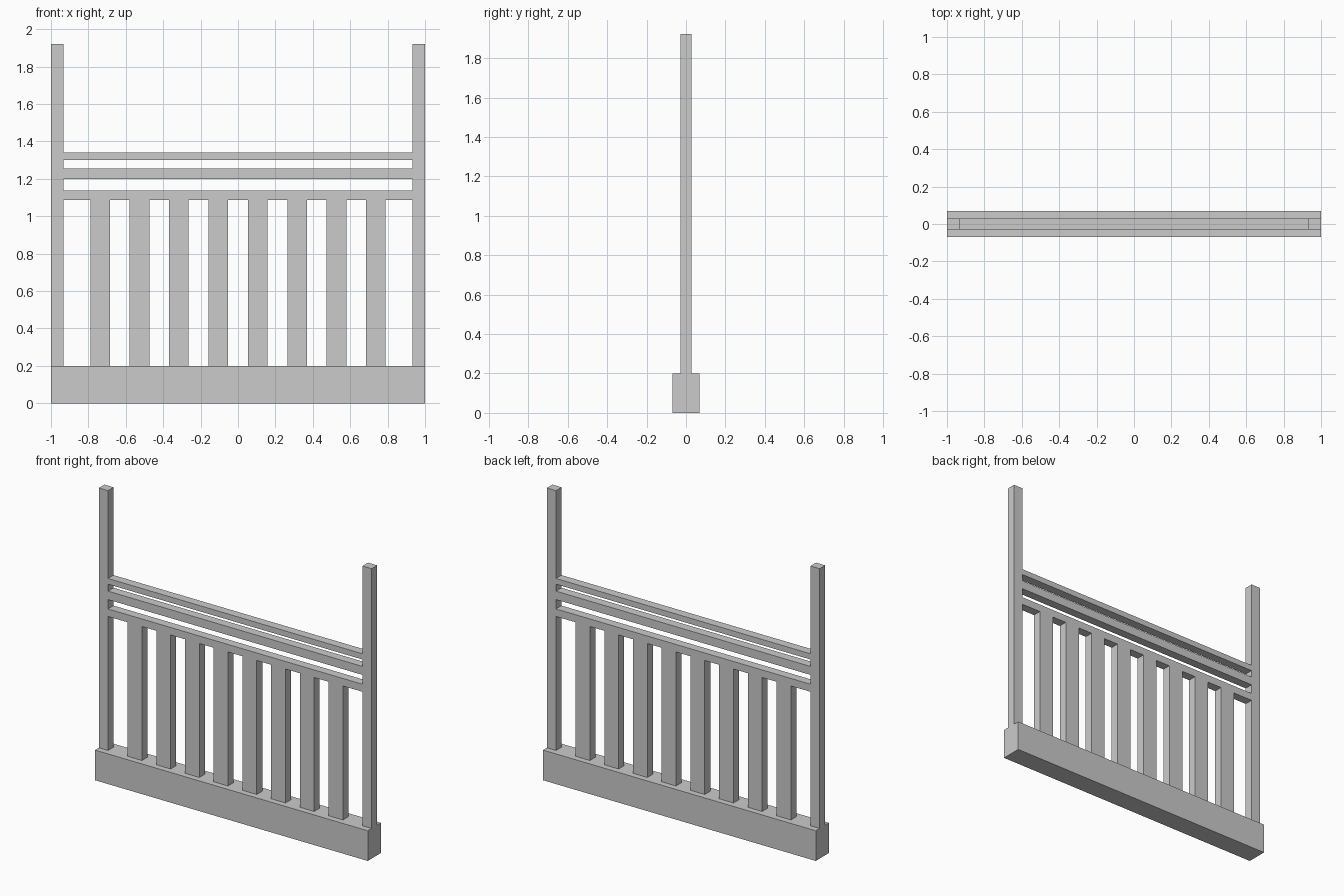
import bpy

if "Cube" in bpy.data.objects:
    bpy.data.objects.remove(bpy.data.objects["Cube"])

DEPTH = 0.058   # shared thickness of posts, rails and balusters


def box(name, x0, x1, z0, z1, depth=DEPTH):
    bpy.ops.mesh.primitive_cube_add(size=1, location=((x0 + x1) / 2, 0, (z0 + z1) / 2))
    ob = bpy.context.object
    ob.name = name
    ob.scale = (x1 - x0, depth, z1 - z0)
    bpy.ops.object.transform_apply(location=False, rotation=False, scale=True)
    return ob


BASE_TOP, POST_IN = 0.2, 0.933

# Plinth
box("base_plinth", -1, 1, 0, BASE_TOP, 0.138)

# End posts
box("left_post", -1, -POST_IN, BASE_TOP, 1.922)
box("right_post", POST_IN, 1, BASE_TOP, 1.922)

# Horizontal rails between the posts
for name, z0, z1 in (("lower_rail", 1.088, 1.138),
                     ("middle_rail", 1.2, 1.256),
                     ("top_rail", 1.302, 1.34)):
    box(name, -POST_IN, POST_IN, z0, z1)

# Eight evenly spaced balusters
COUNT, FIRST, WIDTH = 8, -0.737, 0.105
for i in range(COUNT):
    x = FIRST - 2 * FIRST * i / (COUNT - 1)
    box(f"baluster_{i + 1}", x - WIDTH / 2, x + WIDTH / 2, BASE_TOP, 1.088)
